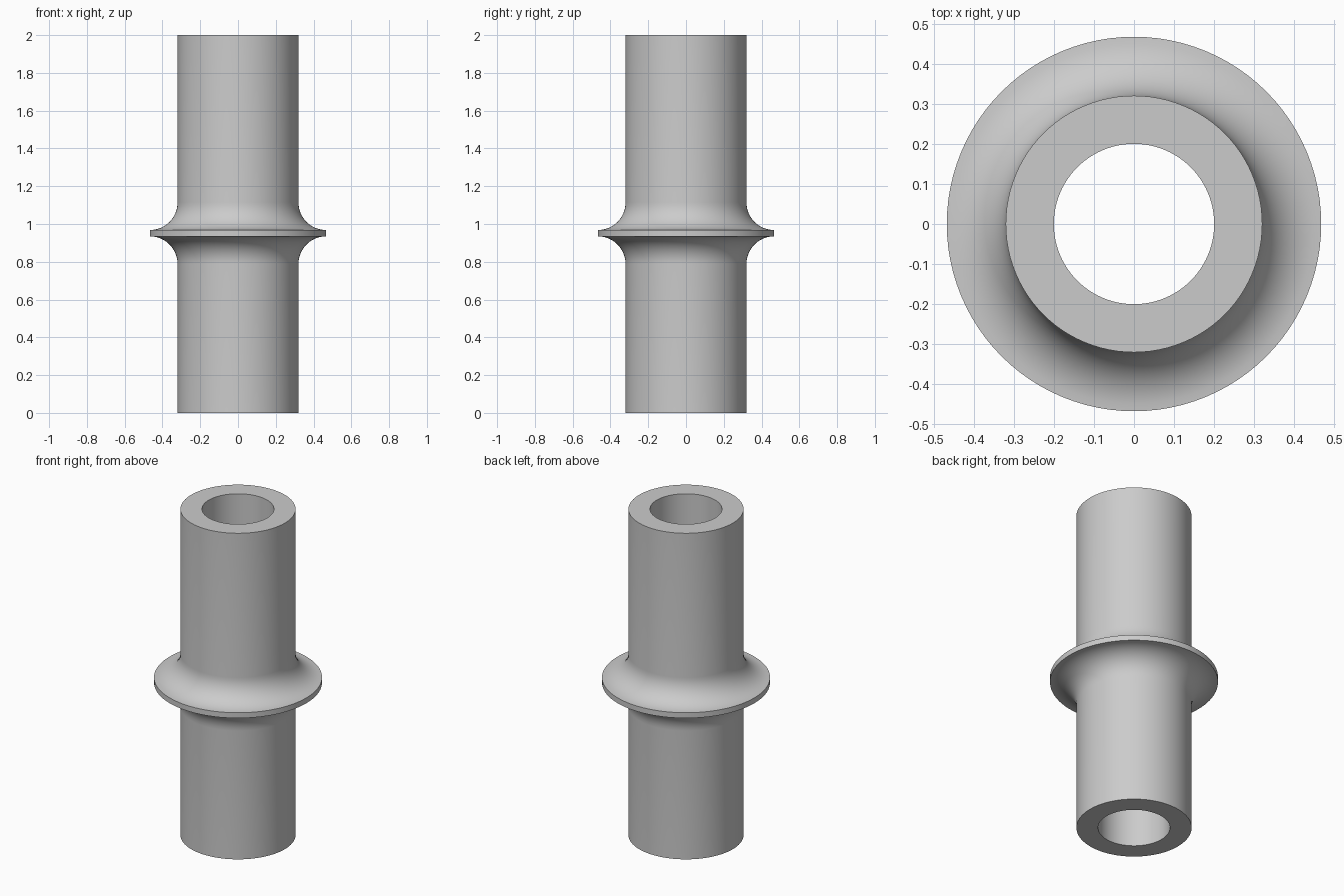
import bpy
import bmesh
import math

cube = bpy.data.objects.get("Cube")
if cube:
    bpy.data.objects.remove(cube, do_unlink=True)

BORE, TUBE, RIM = 0.20, 0.32, 0.467
HEIGHT, RIM_LOW, RIM_HIGH = 2.0, 0.935, 0.968
FILLET = RIM - TUBE
ARC_STEPS, SIDES = 12, 96


def fillet(center_z, start, end):
    """Concave quarter arc centred below or above the rim edge."""
    points = []
    for i in range(ARC_STEPS + 1):
        a = math.radians(start + (end - start) * i / ARC_STEPS)
        points.append((RIM + FILLET * math.cos(a), center_z + FILLET * math.sin(a)))
    return points


# Closed cross-section: bore, tube wall, lower fillet, rim, upper fillet
profile = [(BORE, 0), (TUBE, 0)]
profile += fillet(RIM_LOW - FILLET, 180, 90)
profile += fillet(RIM_HIGH + FILLET, 270, 180)
profile += [(TUBE, HEIGHT), (BORE, HEIGHT)]

# Revolve the section around the vertical axis
bm = bmesh.new()
verts = [bm.verts.new((r, 0, z)) for r, z in profile]
edges = [bm.edges.new((v, verts[(i + 1) % len(verts)])) for i, v in enumerate(verts)]
bmesh.ops.spin(bm, geom=verts + edges, cent=(0, 0, 0), axis=(0, 0, 1),
               angle=math.tau, steps=SIDES, use_merge=True)
bmesh.ops.remove_doubles(bm, verts=bm.verts, dist=1e-5)
bmesh.ops.recalc_face_normals(bm, faces=bm.faces)
mesh = bpy.data.meshes.new("flanged_tube")
bm.to_mesh(mesh)
bm.free()

tube = bpy.data.objects.new("flanged_tube", mesh)
bpy.context.collection.objects.link(tube)

# Plain grey finish
grey = bpy.data.materials.new("light_grey")
grey.use_nodes = True
grey.diffuse_color = (0.6, 0.6, 0.6, 1)
grey.node_tree.nodes["Principled BSDF"].inputs["Base Color"].default_value = (0.6, 0.6, 0.6, 1)
mesh.materials.append(grey)

# Smooth curves, crisp rim and ends
bpy.ops.object.select_all(action="DESELECT")
tube.select_set(True)
bpy.context.view_layer.objects.active = tube
bpy.ops.object.shade_smooth_by_angle(angle=math.radians(30))
